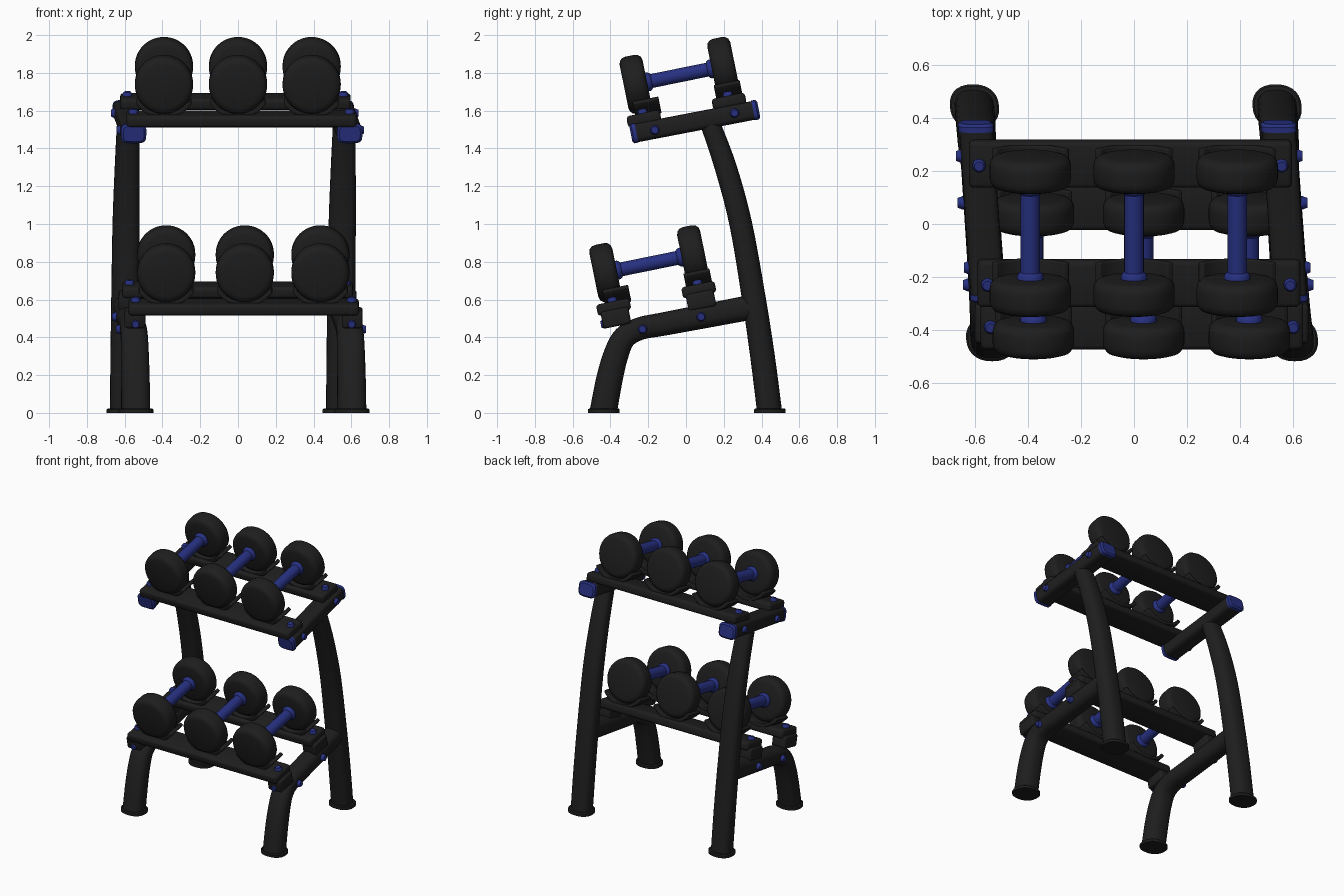
import bpy, bmesh, math
from mathutils import Matrix, Vector

if "Cube" in bpy.data.objects:
    bpy.data.objects.remove(bpy.data.objects["Cube"])


def mat(name, col):
    m = bpy.data.materials.new(name)
    m.diffuse_color = (*col, 1)
    m.use_nodes = True
    m.node_tree.nodes["Principled BSDF"].inputs["Base Color"].default_value = m.diffuse_color
    return m


BLACK = mat("matte black", (0.013, 0.013, 0.013))
BLUE = mat("deep blue", (0.02, 0.03, 0.22))
TILT = math.radians(11.5)
SHEAR = 0.07      # the side frames lean slightly in plan
HALF = 0.572      # side frame distance from centre


def finish(name, bm, material, matrix=Matrix.Identity(4), bevel=0):
    bmesh.ops.recalc_face_normals(bm, faces=bm.faces)
    me = bpy.data.meshes.new(name)
    bm.to_mesh(me)
    bm.free()
    me.transform(matrix)
    me.materials.append(material)
    ob = bpy.data.objects.new(name, me)
    bpy.context.collection.objects.link(ob)
    bpy.ops.object.select_all(action='DESELECT')
    ob.select_set(True)
    bpy.context.view_layer.objects.active = ob
    if bevel:
        b = ob.modifiers.new("bevel", 'BEVEL')
        b.width, b.segments = bevel, 3
        bpy.ops.object.modifier_apply(modifier=b.name)
    bpy.ops.object.shade_smooth_by_angle(angle=math.radians(35))
    return ob


def skin(rings, closed_ends=True):
    bm = bmesh.new()
    vs = [[bm.verts.new(p) for p in r] for r in rings]
    n = len(vs[0])
    for a, b in zip(vs, vs[1:]):
        for i in range(n):
            j = (i + 1) % n
            bm.faces.new((a[i], a[j], b[j], b[i]))
    if closed_ends:
        bm.faces.new(vs[0])
        bm.faces.new(vs[-1])
    return bm


def sweep(name, side, pts, material, power=2.5, steps=6, n=28):
    """Tube along (y, z, half width, half depth) points in a side frame."""
    P = [Vector(p) for p in pts]
    path = []
    for i in range(len(P) - 1):
        a, b, c, d = P[max(i - 1, 0)], P[i], P[i + 1], P[min(i + 2, len(P) - 1)]
        for k in range(steps):
            t = k / steps
            path.append(0.5 * (2 * b + (c - a) * t + (2 * a - 5 * b + 4 * c - d) * t * t
                               + (3 * b - a - 3 * c + d) * t ** 3))
    path.append(P[-1])
    rings = []
    for i, p in enumerate(path):
        q = path[min(i + 1, len(path) - 1)] - path[max(i - 1, 0)]
        t = Vector((q[0], q[1])).normalized()
        ring = []
        for k in range(n):
            ang = 2 * math.pi * k / n
            c, s = math.cos(ang), math.sin(ang)
            u = math.copysign(abs(c) ** (2 / power), c) * p[2]
            v = math.copysign(abs(s) ** (2 / power), s) * p[3]
            y, z = p[0] - t[1] * v, p[1] + t[0] * v
            ring.append((side * HALF - SHEAR * y + u, y, max(z, 0)))
        rings.append(ring)
    return finish(name, skin(rings), material)


def lathe(name, profile, material, matrix, n=40):
    """Revolve (radius, position) points around local y."""
    rings = [[(r * math.cos(2 * math.pi * k / n), v, r * math.sin(2 * math.pi * k / n))
              for k in range(n)] for r, v in profile]
    return finish(name, skin(rings), material, matrix)


def box(name, centre, size, material, matrix, bevel):
    bm = bmesh.new()
    bmesh.ops.create_cube(bm, size=1, matrix=Matrix.Translation(centre) @ Matrix.Diagonal((*size, 1)))
    return finish(name, bm, material, matrix, bevel)


BOLT = [(0.025, 0), (0.025, 0.8), (0.018, 1)]


def bolt(name, matrix, length):
    lathe(name, [(r, v * length) for r, v in BOLT], BLUE, matrix, 12)


# side frames
for side, tag in ((-1, "left"), (1, "right")):
    sweep(tag + "_rear_leg", side, [(0.442, 0.01, .075, .066), (0.405, .3, .075, .065), (0.36, .6, .074, .063),
          (0.29, 1.0, .072, .06), (0.21, 1.3, .066, .058), (0.125, 1.54, .06, .052)], BLACK)
    sweep(tag + "_front_leg", side, [(-.437, .01, .077, .072), (-.405, .18, .076, .07), (-.37, .31, .074, .066),
          (-.325, .40, .072, .062), (-.24, .447, .07, .06), (-.1, .474, .068, .062), (.36, .562, .066, .066)], BLACK)
    sweep(tag + "_upper_arm", side, [(-.265, 1.482, .064, .05), (.36, 1.602, .064, .05)], BLACK, 4, 1)
    # blue end caps on the upper arm
    for cap, y, z, d in (("front", -.262, 1.483, -1), ("rear", .355, 1.601, 1)):
        sweep(f"{tag}_{cap}_end_cap", side, [(y, z, .067, .053), (y + d * .02, z + d * .004, .067, .053),
              (y + d * .03, z + d * .006, .055, .042)], BLUE, 4, 1)
    # foot plates
    for foot, y in (("rear", .444), ("front", -.435)):
        sweep(f"{tag}_{foot}_foot", side, [(y, 0, .093, .084), (y, .018, .093, .084), (y, .024, .086, .077)],
              BLACK, 2.3, 1)
    # bolts on the outer faces
    for i, (y, z, out) in enumerate(((-.165, 1.497, .083), (.257, 1.587, .083), (-.23, .442, .09), (.08, .508, .09))):
        m = Matrix.Translation((side * HALF - SHEAR * y, y, z)) @ Matrix.Rotation(-side * math.pi / 2, 4, 'Z')
        bolt(f"{tag}_side_bolt_{i}", m, out)


def arc_block(name, matrix, r0, r1, half_ang, v0, v1):
    """Cradle: a curved strip under a weight."""
    pts, k = [], 14
    for r, order in ((r0, range(k + 1)), (r1, range(k, -1, -1))):
        for i in order:
            a = -math.pi / 2 + half_ang * (2 * i / k - 1)
            pts.append((r * math.cos(a), r * math.sin(a)))
    finish(name, skin([[(x, v, z) for x, z in pts] for v in (v0, v1)]), BLACK, matrix, .005)


HEAD = [(.118, -.062), (.138, -.056), (.150, -.042), (.154, -.025), (.154, .025), (.150, .042), (.138, .056), (.118, .062)]
HANDLE = [(.05, -.19), (.05, -.165), (.044, -.155), (.037, -.15), (.037, .15), (.044, .155), (.05, .165), (.05, .19)]

# shelves with their dumbbells
for shelf, y0, z0, xs in (("upper", -.035, 1.787, (-.392, 0, .39)), ("lower", -.195, .79, (-.38, .036, .436))):
    F = Matrix.Translation((0, y0, z0)) @ Matrix.Rotation(TILT, 4, 'X')
    for end, d in (("front", -1), ("rear", 1)):
        v = d * .23
        x0 = -SHEAR * (y0 + v)
        low = shelf == "lower"
        box(f"{shelf}_{end}_rail", (x0, v, -.188), (1.22, .18, .062), BLACK, F, .018)
        for side in (-1, 1):
            if low:   # spacer between rail and lower arm
                box(f"{shelf}_{end}_rail_bracket", (x0 + side * .575, v, -.245), (.11, .15, .09), BLACK, F, .015)
            m = F @ Matrix.Translation((x0 + side * .572, v, -.185)) @ Matrix.Rotation(math.pi / 2, 4, 'X')
            bolt(f"{shelf}_{end}_rail_bolt", m, .05)
            if low and d < 0:   # bolt showing at the front below the rail
                m = F @ Matrix.Translation((x0 + side * .572, v, -.265)) @ Matrix.Rotation(math.pi, 4, 'Z')
                bolt("lower_front_bracket_bolt", m, .085)
        for i, x in enumerate(xs):
            inward = -d * .035 if d < 0 else 0
            arc_block(f"{shelf}_{end}_cradle_{i}", F @ Matrix.Translation((x, d * .237 + inward, 0)),
                      .153, .178, math.radians(56), -.07, .07)
    for i, x in enumerate(xs):
        M = F @ Matrix.Translation((x, 0, 0))
        lathe(f"{shelf}_dumbbell_handle_{i}", HANDLE, BLUE, M, 24)
        for end, d in (("front", -1), ("rear", 1)):
            lathe(f"{shelf}_dumbbell_{end}_weight_{i}", HEAD, BLACK, M @ Matrix.Translation((0, d * .237, 0)), 48)
